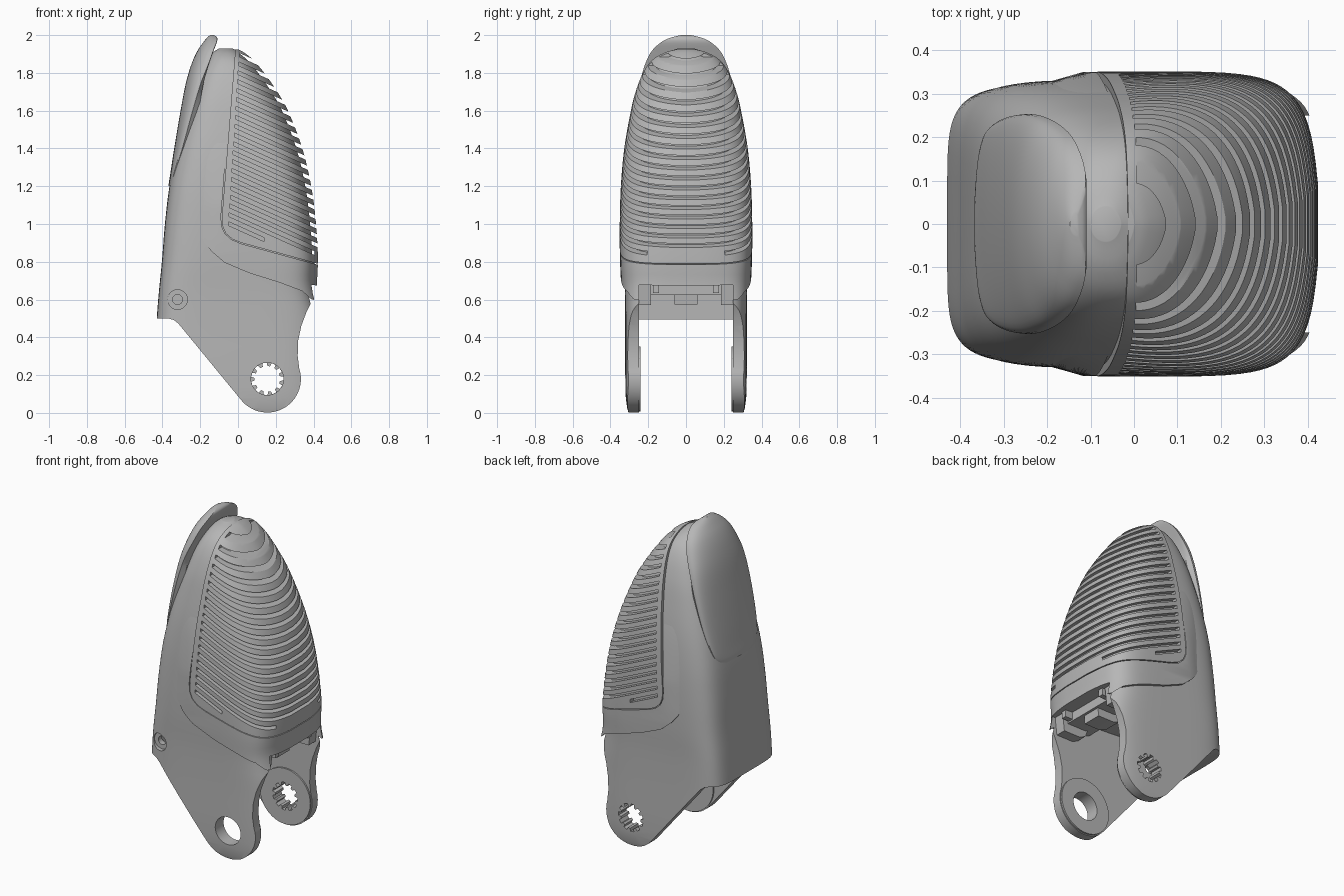
import bpy, bmesh, math

if "Cube" in bpy.data.objects:
    bpy.data.objects.remove(bpy.data.objects["Cube"])

grey = bpy.data.materials.new("plain grey")
grey.diffuse_color = (0.47, 0.47, 0.47, 1)
grey.use_nodes = True
grey.node_tree.nodes["Principled BSDF"].inputs["Base Color"].default_value = grey.diffuse_color

# Body stations: height, back x, front x, half width, back squareness, front squareness
BODY = [(-.03, -.45, .45, .295, 6, 5), (.06, -.45, .45, .318, 6, 5), (.5, -.43, .43, .322, 6, 5),
        (.65, -.418, .408, .324, 6, 5), (.8, -.403, .412, .33, 5.5, 4.8),
        (1.0, -.387, .4, .331, 5, 4.2), (1.2, -.363, .373, .325, 4.6, 3.6),
        (1.4, -.322, .324, .307, 4.2, 3), (1.6, -.268, .247, .272, 3.8, 2.6),
        (1.7, -.234, .19, .247, 3.5, 2.4), (1.8, -.194, .12, .208, 3.2, 2.3),
        (1.87, -.157, .06, .16, 2.8, 2.2), (1.91, -.13, .01, .10, 2.4, 2.1),
        (1.93, -.10, -.03, .04, 2, 2)]
# Nail stations: height, outer x, edge x, half width
NAIL = [(1.2, -.368, -.352, .14), (1.22, -.366, -.348, .18), (1.27, -.358, -.335, .215),
        (1.4, -.338, -.295, .243), (1.6, -.304, -.24, .253), (1.75, -.275, -.195, .242),
        (1.85, -.245, -.155, .215), (1.92, -.213, -.13, .178), (1.97, -.178, -.112, .12),
        (1.99, -.16, -.114, .07), (2.0, -.147, -.13, .025)]


def sample(table, z):
    """Smooth interpolation through the station table."""
    i = max(0, min(len(table) - 2, sum(z >= r[0] for r in table) - 1))

    def slope(j, k):
        a, b = table[max(j - 1, 0)], table[min(j + 1, len(table) - 1)]
        return (b[k] - a[k]) / (b[0] - a[0])
    p, q = table[i], table[i + 1]
    h = q[0] - p[0]
    t = (z - p[0]) / h
    return [p[k] * (2*t**3 - 3*t**2 + 1) + q[k] * (3*t**2 - 2*t**3)
            + h * (slope(i, k) * (t**3 - 2*t**2 + t) + slope(i + 1, k) * (t**3 - t**2))
            for k in range(1, len(p))]


def clip(v):
    return max(0, min(1, v))


def finish(name, bm):
    bmesh.ops.recalc_face_normals(bm, faces=bm.faces)
    mesh = bpy.data.meshes.new(name)
    bm.to_mesh(mesh)
    bm.free()
    mesh.materials.append(grey)
    ob = bpy.data.objects.new(name, mesh)
    bpy.context.collection.objects.link(ob)
    return ob


def skin(name, rings):
    bm = bmesh.new()
    rows = [[bm.verts.new(p) for p in r] for r in rings]
    n = len(rows[0])
    for a, b in zip(rows, rows[1:]):
        for i in range(n):
            bm.faces.new((a[i], a[(i+1) % n], b[(i+1) % n], b[i]))
    bm.faces.new(rows[0])
    bm.faces.new(rows[-1])
    return finish(name, bm)


def loft(name, grow, z0, z1, blend=False, levels=56, sides=80):
    """Body skin offset by grow; blend fades the offset to the back and upwards."""
    rings = []
    for k in range(levels + 1):
        z = z0 + (z1 - z0) * math.sin(k / levels * math.pi / 2)
        xb, xf, w, nb, nf = sample(BODY, z)
        c, a = (xb + xf) / 2, (xf - xb) / 2
        ring = []
        for i in range(sides):
            t = 2 * math.pi * (i + .5) / sides
            cs, sn = math.cos(t), math.sin(t)
            n = nf if cs > 0 else nb
            ux = math.copysign(abs(cs)**(2/n), cs)
            uy = math.copysign(abs(sn)**(2/n), sn)
            g = grow
            if blend:
                g = -.004 + (grow + .004) * clip((c + a*ux + .2) / .09) * clip((1.5 - z) / .4)
            y = (w + g) * uy
            bow = .09 * abs(y) * max(ux, 0)**3 * clip((z - .5) / .2)
            ring.append((c + (a + g) * ux - bow, y, z))
        rings.append(ring)
    return skin(name, rings)


def prism(name, outlines, y0=-1, y1=1):
    """Extrude one or more x-z outlines along y."""
    bm = bmesh.new()
    for pts in outlines:
        a, b = ([bm.verts.new((x, y, z)) for x, z in pts] for y in (y0, y1))
        bm.faces.new(a)
        bm.faces.new(b)
        for i in range(len(pts)):
            j = (i + 1) % len(pts)
            bm.faces.new((a[i], a[j], b[j], b[i]))
    return finish(name, bm)


def carve(ob, cutter, op='DIFFERENCE'):
    mod = ob.modifiers.new("cut", 'BOOLEAN')
    mod.operation, mod.solver, mod.object = op, 'EXACT', cutter
    dg = bpy.context.evaluated_depsgraph_get()
    mesh = bpy.data.meshes.new_from_object(ob.evaluated_get(dg))
    ob.modifiers.clear()
    ob.data = mesh
    bpy.data.objects.remove(cutter)


def circle(x, z, r, n=40, start=0, end=360):
    step = (end - start) / (n if end - start == 360 else n - 1)
    return [(x + r * math.cos(math.radians(start + step * i)),
             z + r * math.sin(math.radians(start + step * i))) for i in range(n)]


# Outlines in the x-z plane
PIVOT = (.155, .18)
side = circle(*PIVOT, .178, 28, 218, 378) + [
    (.316, .3), (.318, .38), (.335, .46), (.365, .54), (.405, .62), (.6, .65), (.6, 2.1),
    (-.6, 2.1), (-.6, .5), (-.37, .5), (-.34, .492), (-.315, .472)]
pad_edge = [(-.012, 1.95), (-.016, 1.9), (-.085, 1.04), (-.082, .99), (-.065, .95), (-.03, .92),
            (.02, .9), (.42, .79), (.6, .77)]
pad_area = pad_edge + [(.6, 2.1), (-.012, 2.1)]
collar_area = [(-.21, 1.0), (-.2, .96), (-.18, .905), (-.14, .855), (-.07, .795), (.06, .74),
               (.22, .69), (.34, .645), (.39, .6), (.6, .58), (.6, .765), (.42, .785),
               (.02, .895), (-.035, .918), (-.07, .95), (-.087, .99), (-.09, 1.04),
               (-.055, 1.5), (-.21, 1.5)]
hollow = [(-.36, -.1), (.7, -.1), (.7, .66), (.33, .68), (.05, .72), (-.25, .74), (-.35, .7)]

# Shell with the two side legs
shell = loft("shell", 0, -.03, 1.93)
carve(shell, prism("c", [side]), 'INTERSECT')
carve(shell, prism("c", [hollow], -.25, .25))
carve(shell, prism("c", [pad_area]))
# Countersunk screw hole on one side
carve(shell, prism("c", [circle(-.32, .6, .052)], -.5, -.285))
carve(shell, prism("c", [circle(-.32, .6, .026)], -.5, -.2))

# Raised collar below the pad, fading into the shell
collar = loft("collar", .019, .4, 1.6, blend=True)
carve(collar, prism("c", [collar_area]), 'INTERSECT')
carve(collar, prism("c", [hollow], -.25, .25))

# Core seen between the ribs
core = loft("pad_core", -.012, .75, 1.905)

# Ribbed pad with a rim
SLOPE, HALF = .45, .01
pad = loft("ribbed_pad", .02, .6, 1.925)
carve(pad, prism("c", [pad_area]), 'INTERSECT')
slots = []
for k in range(20):
    z = 1.895 - k * .047
    x0 = -.05 + .064 * (z - 1)
    x1 = min(.6, (z + SLOPE * x0 - .955) / (SLOPE - .27))
    if x1 > x0 + .04:
        z1 = z - SLOPE * (x1 - x0)
        slots.append([(x0, z - HALF), (x1, z1 - HALF), (x1, z1 + HALF), (x0, z + HALF)])
carve(pad, prism("c", slots))

# Pivot bosses: round hole on one leg, toothed hole on the other
toothed = []
for i in range(11):
    for d, r in ((-9, .068), (-6, .086), (9, .086), (12, .068)):
        a = math.radians(i * 360 / 11 + d)
        toothed.append((PIVOT[0] + r * math.cos(a), PIVOT[1] + r * math.sin(a)))
for s, hole in ((-1, circle(*PIVOT, .086)), (1, toothed)):
    y0, y1 = sorted((s * .24, s * .258))
    boss = prism("pivot_boss_" + ("front" if s < 0 else "back"), [circle(*PIVOT, .172, 48)], y0, y1)
    y0, y1 = sorted((s * .2, s * .5))
    for ob in (boss, shell):
        carve(ob, prism("c", [hole], y0, y1))

# Clip parts under the collar: ledge, centre tongue, side lugs and pins
prism("clip_ledge", [[(.12, .74), (.12, .65), (.2, .625), (.33, .625), (.33, .72)]], -.255, .255)
prism("clip_tongue", [[(.16, .7), (.16, .59), (.2, .575), (.31, .575), (.32, .7)]], -.06, .06)
for s in (-1, 1):
    lug = [(.16, .7), (.2, .59), (.24, .57), (.355, .57), (.37, .7)]
    prism("clip_lug", [lug], *sorted((s * .185, s * .255)))
    prism("clip_pin", [[(.3, .72), (.3, .635), (.38, .635), (.38, .72)]], s * .16 - .016, s * .16 + .016)

# Nail plate, with a skirt sunk into the shell
rings = []
for k in range(41):
    z = 1.2 + .8 * (1 - math.cos(k / 40 * math.pi)) / 2
    xo, xe, w = sample(NAIL, z)
    ring = [(xe + (xo - xe) * math.sin(math.pi * i / 28)**.8,
             w * math.cos(math.pi * i / 28), z) for i in range(29)]
    skirt = .002 + .03 * clip((1.85 - z) / .25)
    rings.append(ring + [(xe + skirt, -w * .9, z), (xe + skirt, w * .9, z)])
skin("nail", rings)

# Smooth surfaces with sharp edges kept
for ob in bpy.data.objects:
    ob.select_set(True)
bpy.context.view_layer.objects.active = shell
bpy.ops.object.shade_smooth_by_angle(angle=math.radians(32))
